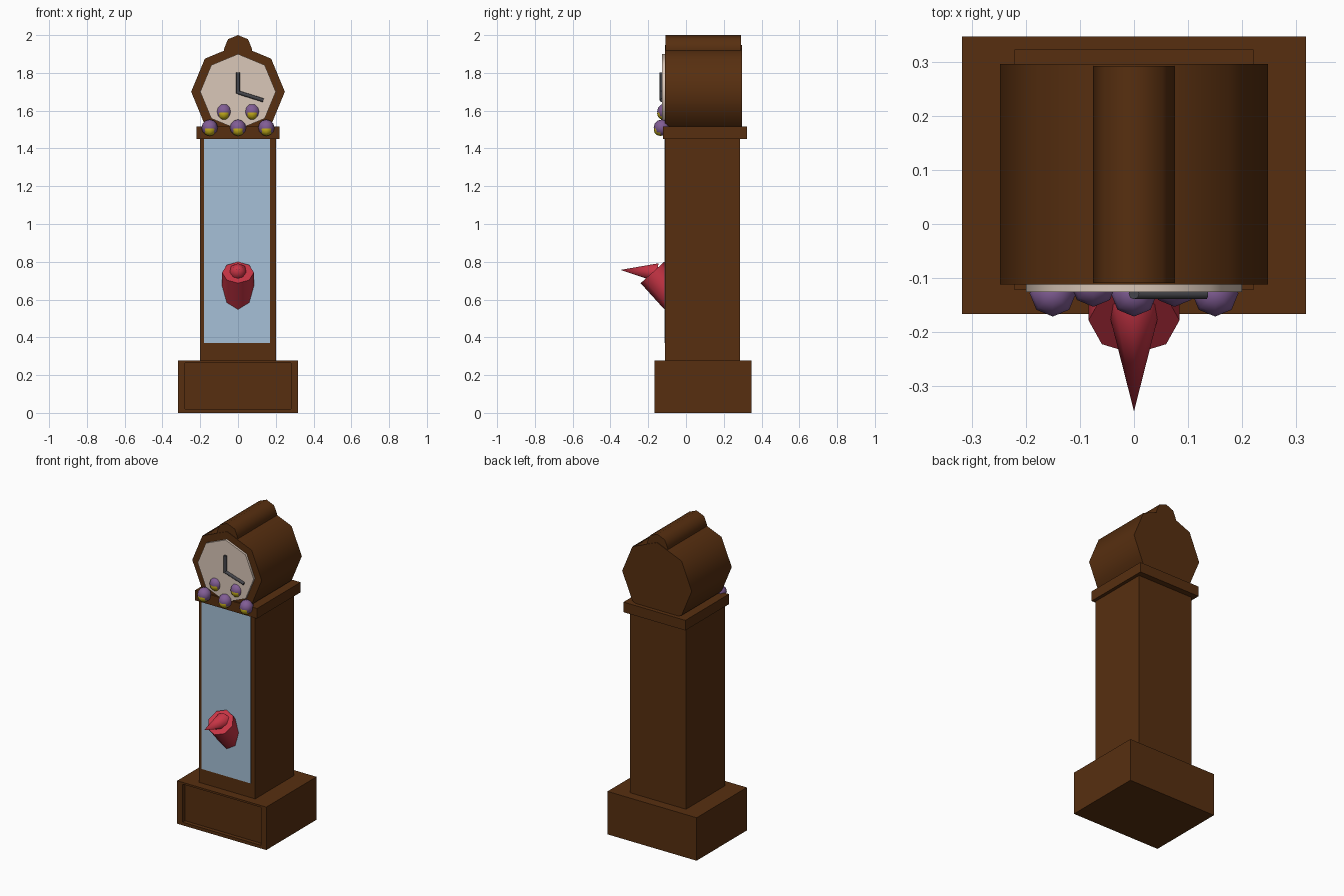
import bpy, bmesh, math
from mathutils import Vector

if "Cube" in bpy.data.objects:
    bpy.data.objects.remove(bpy.data.objects["Cube"])


def mat(name, rgb):
    m = bpy.data.materials.new(name)
    m.diffuse_color = (*rgb, 1)
    m.use_nodes = True
    m.node_tree.nodes["Principled BSDF"].inputs["Base Color"].default_value = m.diffuse_color
    return m


WOOD = mat("dark wood", (0.095, 0.028, 0.005))
CREAM = mat("cream dial", (0.70, 0.57, 0.48))
GLASS = mat("pale blue glass", (0.38, 0.53, 0.68))
RED = mat("red", (0.58, 0.035, 0.06))
PURPLE = mat("purple", (0.22, 0.11, 0.30))
YELLOW = mat("yellow", (0.55, 0.42, 0.01))
GREY = mat("dark grey", (0.06, 0.06, 0.07))


def finish(name, bm, material, smooth=None):
    bmesh.ops.recalc_face_normals(bm, faces=bm.faces)
    me = bpy.data.meshes.new(name)
    bm.to_mesh(me)
    bm.free()
    me.materials.append(material)
    ob = bpy.data.objects.new(name, me)
    bpy.context.collection.objects.link(ob)
    if smooth:
        bpy.ops.object.select_all(action='DESELECT')
        ob.select_set(True)
        bpy.context.view_layer.objects.active = ob
        bpy.ops.object.shade_smooth_by_angle(angle=math.radians(smooth))
    return ob


def box_bm(x0, x1, y0, y1, z0, z1):
    bm = bmesh.new()
    bmesh.ops.create_cube(bm, size=1)
    for v in bm.verts:
        v.co = ((x0, x1)[v.co.x > 0], (y0, y1)[v.co.y > 0], (z0, z1)[v.co.z > 0])
    return bm


def rod(name, a, b, r1, r2, material, smooth=50, sides=8):
    """Faceted cylinder or cone from point a to point b, one corner along x."""
    bm = bmesh.new()
    a, b = Vector(a), Vector(b)
    d = (b - a).normalized()
    u = Vector((1, 0, 0))
    u = (u - d * u.dot(d)).normalized() if abs(d.x) < 0.9 else Vector((0, 1, 0))
    w = d.cross(u)
    rings = []
    for p, r in ((a, r1), (b, r2)):
        n = sides if r > 0 else 1
        rings.append([bm.verts.new(p + r * (u * math.cos(2 * math.pi * i / sides)
                      + w * math.sin(2 * math.pi * i / sides))) for i in range(n)])
    lo, hi = rings
    bm.faces.new(lo)
    if len(hi) > 1:
        bm.faces.new(hi)
    for i in range(sides):
        j = (i + 1) % sides
        bm.faces.new((lo[i], lo[j], hi[j], hi[i]) if len(hi) > 1 else (lo[i], lo[j], hi[0]))
    return finish(name, bm, material, smooth)


# plinth with a recessed front panel
bm = box_bm(-0.318, 0.318, -0.166, 0.346, 0, 0.277)
front = min(bm.faces, key=lambda f: f.calc_center_median().y)
bmesh.ops.inset_region(bm, faces=[front], thickness=0.03)
for v in front.verts:
    v.co.x = math.copysign(0.28, v.co.x)
    v.co.z = 0.02 if v.co.z < 0.14 else 0.265
panel = bmesh.ops.extrude_discrete_faces(bm, faces=[front])["faces"][0]
for v in panel.verts:
    v.co.y += 0.025
finish("plinth", bm, WOOD)

# case, door glass and shelf
finish("case", box_bm(-0.2, 0.2, -0.11, 0.285, 0.27, 1.455), WOOD)
finish("door_glass", box_bm(-0.18, 0.17, -0.114, -0.106, 0.37, 1.45), GLASS)
finish("shelf", box_bm(-0.221, 0.221, -0.122, 0.322, 1.45, 1.515), WOOD)

# clock hood, crest and dial
rod("hood", (0, -0.112, 1.7), (0, 0.296, 1.7), 0.248, 0.248, WOOD)
rod("crest", (0, -0.109, 1.925), (0, 0.292, 1.925), 0.075, 0.075, WOOD)
rod("dial", (0, -0.126, 1.7), (0, -0.10, 1.7), 0.2, 0.2, CREAM)

# hands
rod("minute_hand", (0, -0.129, 1.69), (0, -0.129, 1.802), 0.01, 0.01, GREY)
rod("hour_hand", (0, -0.129, 1.697), (0.134, -0.129, 1.655), 0.01, 0.01, GREY)

# round blossoms with yellow lower fronts
for i, (x, y, z) in enumerate([(-0.15, -0.128, 1.51), (0, -0.128, 1.51), (0.15, -0.128, 1.51),
                               (-0.075, -0.11, 1.595), (0.075, -0.11, 1.595)]):
    for name, m, r, dy, dz in (("blossom", PURPLE, 0.043, 0, 0),
                               ("blossom_centre", YELLOW, 0.034, -0.009, -0.010)):
        bm = bmesh.new()
        bmesh.ops.create_uvsphere(bm, u_segments=8, v_segments=6, radius=r)
        bmesh.ops.translate(bm, verts=bm.verts, vec=(x, y + dy, z + dz))
        finish(f"{name}_{i}", bm, m, 60)

# red bird: slanted body coming out of the door, and a beak
rod("bird_body", (0, -0.178, 0.743), (0, -0.03, 0.58), 0.084, 0.084, RED)
rod("bird_beak", (0, -0.15, 0.742), (0, -0.346, 0.757), 0.05, 0, RED)
